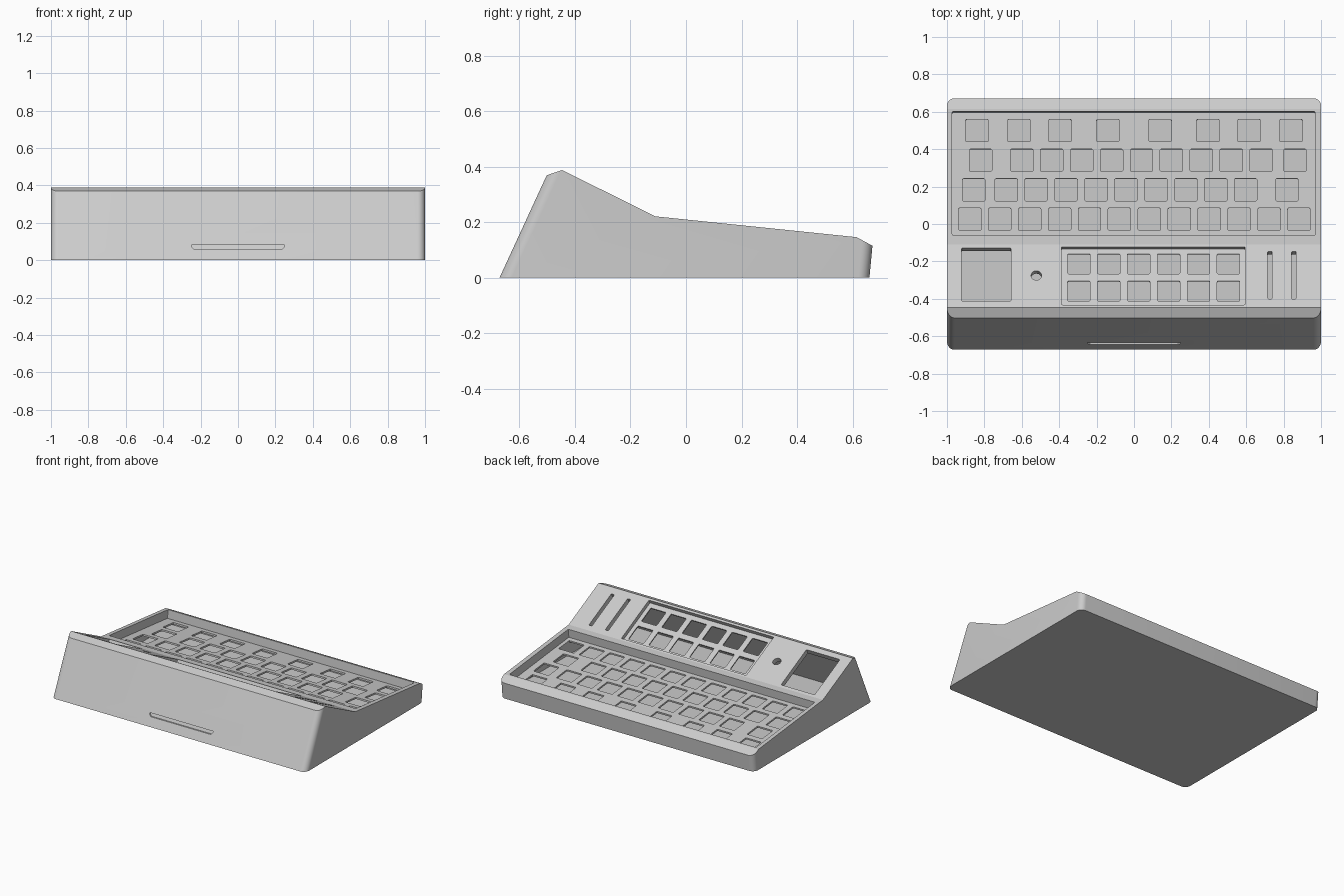
import bpy, bmesh, math
from mathutils import Matrix, Vector

cube = bpy.data.objects.get("Cube")
if cube:
    bpy.data.objects.remove(cube, do_unlink=True)

# Single plastic colour
plastic = bpy.data.materials.new("grey_plastic")
plastic.use_nodes = True
plastic.diffuse_color = (0.6, 0.6, 0.6, 1)
plastic.node_tree.nodes["Principled BSDF"].inputs["Base Color"].default_value = (0.6, 0.6, 0.6, 1)


def to_object(name, bm):
    bmesh.ops.recalc_face_normals(bm, faces=bm.faces)
    mesh = bpy.data.meshes.new(name)
    bm.to_mesh(mesh)
    bm.free()
    mesh.materials.append(plastic)
    ob = bpy.data.objects.new(name, mesh)
    bpy.context.collection.objects.link(ob)
    return ob


def extrude_profile(points, half_width):
    """Side profile (y, z) extruded across x."""
    bm = bmesh.new()
    face = bm.faces.new([bm.verts.new((-half_width, y, z)) for y, z in points])
    grown = bmesh.ops.extrude_face_region(bm, geom=[face])["geom"]
    verts = [g for g in grown if isinstance(g, bmesh.types.BMVert)]
    bmesh.ops.translate(bm, vec=(2 * half_width, 0, 0), verts=verts)
    return bm


class Panel:
    """Sloping top surface between two (y, z) profile points."""

    def __init__(self, start, end):
        self.start = start
        self.slope = (end[1] - start[1]) / (end[0] - start[0])
        self.angle = math.atan(self.slope)

    def frame(self, x, y):
        z = self.start[1] + (y - self.start[0]) * self.slope
        return Matrix.Translation((x, y, z)) @ Matrix.Rotation(self.angle, 4, "X")

    def box(self, bm, x0, x1, y0, y1, depth, radius=0.006):
        """Rounded rectangular cutter perpendicular to the panel."""
        above = 0.05
        size = (x1 - x0, (y1 - y0) / math.cos(self.angle), depth + above)
        m = (self.frame((x0 + x1) / 2, (y0 + y1) / 2)
             @ Matrix.Translation((0, 0, (above - depth) / 2))
             @ Matrix.Diagonal((*size, 1)))
        verts = bmesh.ops.create_cube(bm, size=1, matrix=m)["verts"]
        normal = Vector((0, -math.sin(self.angle), math.cos(self.angle)))
        edges = {e for v in verts for e in v.link_edges
                 if abs((e.verts[0].co - e.verts[1].co).normalized().dot(normal)) > 0.99}
        bmesh.ops.bevel(bm, geom=list(edges), offset=radius, segments=2,
                        profile=0.5, affect="EDGES")

    def key(self, bm, x, y, sunk, depth):
        y -= sunk * math.sin(self.angle)
        h = 0.06
        c = h * math.cos(self.angle)
        self.box(bm, x - h, x + h, y - c, y + c, depth)


# Outer shell with rounded upright corners
profile = [(-0.672, 0), (-0.502, 0.369), (-0.447, 0.388), (-0.11, 0.221),
           (0.615, 0.146), (0.672, 0.115), (0.661, 0)]
upper = Panel(profile[2], profile[3])
lower = Panel(profile[3], profile[4])
bm = extrude_profile(profile, 1.0)
corners = []
for e in bm.edges:
    a, b = e.verts
    if abs(a.co.x - b.co.x) < 0.001:
        low, high = sorted((a.co, b.co), key=lambda c: c.z)
        if low.z < 0.001 and high.z > 0.1:
            corners.append(e)
bmesh.ops.bevel(bm, geom=corners, offset=0.04, segments=8, profile=0.5, affect="EDGES")
case = to_object("keyboard_case", bm)

# Hollow interior
cavity = to_object("cavity_cutter", extrude_profile(
    [(-0.625, 0.05), (-0.487, 0.345), (-0.447, 0.348), (-0.1, 0.177),
     (-0.09, 0.147), (0.6, 0.075), (0.6, 0.05)], 0.945))

# Sunken key beds
SUNK, PAD_SUNK = 0.06, 0.027
bm = bmesh.new()
lower.box(bm, -0.972, 0.968, -0.06, 0.602, SUNK)
upper.box(bm, -0.388, 0.594, -0.432, -0.122, PAD_SUNK)
beds = to_object("bed_cutter", bm)

# Key openings in the main bed
bm = bmesh.new()
rows = {
    0.5: [s * x for x in (0.14, 0.395, 0.615, 0.84) for s in (-1, 1)],
    0.341: [-0.82, 0.86] + [-0.6 + 0.16 * i for i in range(9)],
    0.183: [-0.857, 0.817] + [-0.683 + 0.16 * i for i in range(9)],
    0.026: [-0.878 + 0.16 * i for i in range(12)],
}
for y, xs in rows.items():
    for x in xs:
        lower.key(bm, x, y, SUNK, SUNK + 0.02)

# Key openings in the small pad
for y in (-0.213, -0.358):
    for i in range(6):
        upper.key(bm, -0.295 + 0.16 * i, y, PAD_SUNK, 0.05)

# Screen window, slider slots and knob hole
upper.box(bm, -0.922, -0.658, -0.413, -0.128, 0.06)
for x in (0.727, 0.855):
    upper.box(bm, x - 0.012, x + 0.012, -0.4, -0.147, 0.06, 0.004)
bmesh.ops.create_cone(bm, cap_ends=True, segments=32, radius1=0.028, radius2=0.028,
                      depth=0.12, matrix=upper.frame(-0.522, -0.275))
openings = to_object("opening_cutter", bm)

# Shallow finger groove on the front
bm = bmesh.new()
outline = [(-0.248, 0.081), (-0.248, 0.071), (-0.235, 0.059),
           (0.235, 0.059), (0.248, 0.071), (0.248, 0.081)]
lean = 0.17 / 0.369
face = bm.faces.new([bm.verts.new((x, -0.7 + lean * z, z)) for x, z in outline])
grown = bmesh.ops.extrude_face_region(bm, geom=[face])["geom"]
bmesh.ops.translate(bm, vec=(0, 0.038, 0),
                    verts=[g for g in grown if isinstance(g, bmesh.types.BMVert)])
groove = to_object("groove_cutter", bm)

# Carve the case, then discard the cutters
cutters = [cavity, beds, openings, groove]
for cutter in cutters:
    cutter.hide_render = True
    mod = case.modifiers.new(cutter.name, "BOOLEAN")
    mod.operation = "DIFFERENCE"
    mod.solver = "EXACT"
    mod.object = cutter
bpy.context.view_layer.update()
graph = bpy.context.evaluated_depsgraph_get()
carved = bpy.data.meshes.new_from_object(case.evaluated_get(graph))
case.modifiers.clear()
case.data = carved
for cutter in cutters:
    bpy.data.objects.remove(cutter, do_unlink=True)

bpy.ops.object.select_all(action="DESELECT")
case.select_set(True)
bpy.context.view_layer.objects.active = case
bpy.ops.object.shade_smooth_by_angle(angle=math.radians(15))
